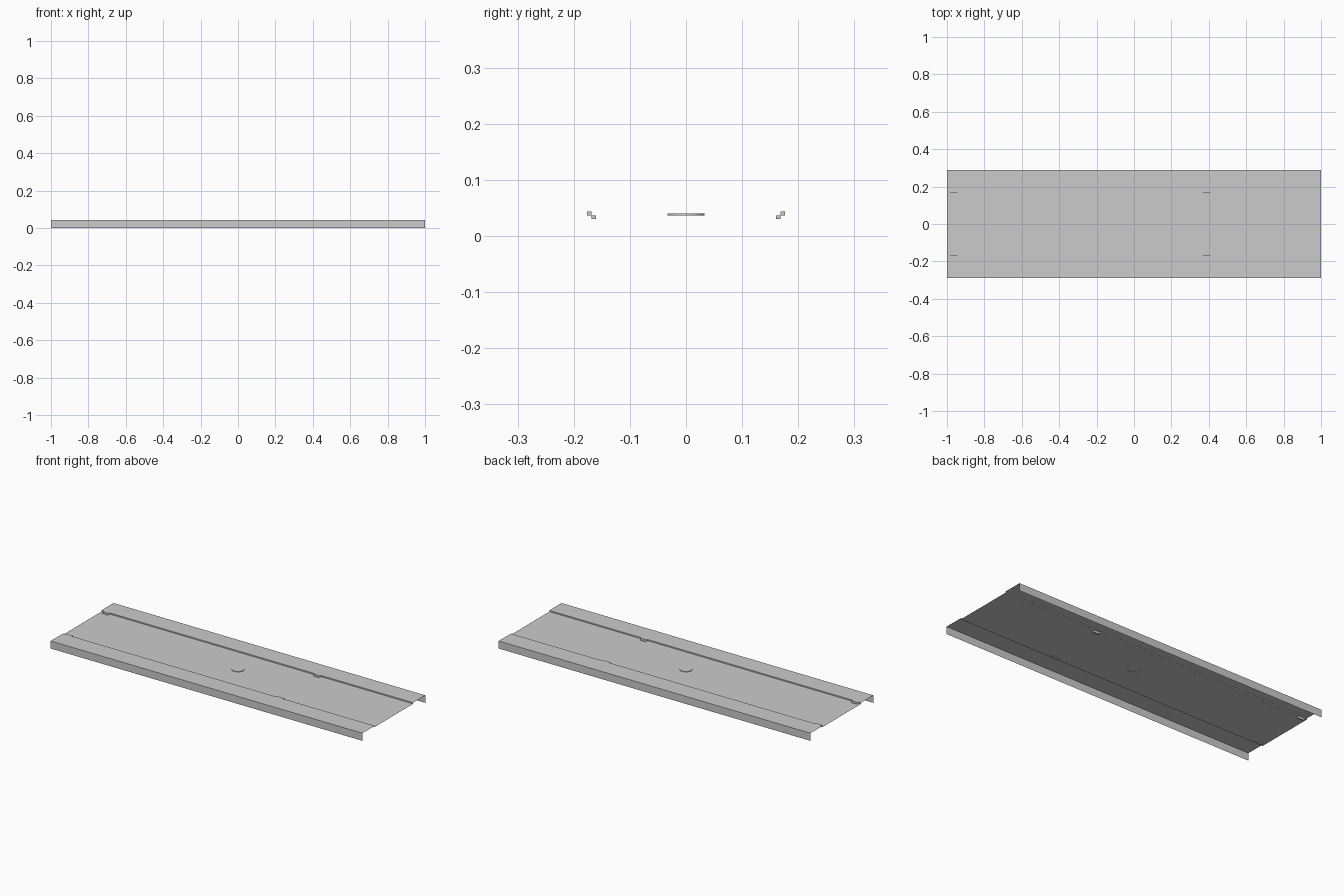
import bpy, bmesh, math

if "Cube" in bpy.data.objects:
    bpy.data.objects.remove(bpy.data.objects["Cube"])

L, W = 1.0, 0.288            # half length, half width
TOP, DECK, LOW = 0.044, 0.037, 0.030
OUT, MID, IN = 0.176, 0.168, 0.160
TABS = [(-0.985, -0.945), (0.37, 0.41)]


def finish(bm, name, flip_ref):
    bmesh.ops.remove_doubles(bm, verts=bm.verts, dist=1e-5)
    bmesh.ops.recalc_face_normals(bm, faces=bm.faces)
    bm.normal_update()
    # open sheet: keep its upper side facing outward
    if sum(f.normal.z * f.calc_area() for f in bm.faces) < 0:
        bmesh.ops.reverse_faces(bm, faces=bm.faces)
    me = bpy.data.meshes.new(name)
    bm.to_mesh(me)
    bm.free()
    ob = bpy.data.objects.new(name, me)
    bpy.context.collection.objects.link(ob)
    return ob


def quad(bm, pts):
    bm.faces.new([bm.verts.new(p) for p in pts])


def sweep(bm, profile, x0, x1, s):
    for (y0, z0), (y1, z1) in zip(profile, profile[1:]):
        p = [(x0, s * y0, z0), (x1, s * y0, z0), (x1, s * y1, z1), (x0, s * y1, z1)]
        quad(bm, p if s > 0 else p[::-1])


# folded side rails with stepped flange and two pressed tabs each
plain = [(IN, DECK), (OUT, DECK), (OUT, TOP), (W, TOP), (W, 0)]
pressed = [(IN, DECK), (IN, LOW), (MID, LOW), (MID, TOP), (OUT, TOP), (W, TOP), (W, 0)]
for name, s in (("front_rail", -1), ("back_rail", 1)):
    bm = bmesh.new()
    x = -L
    for a, b in TABS:
        sweep(bm, plain, x, a, s)
        sweep(bm, pressed, a, b, s)
        for e in (a, b):         # tab end walls
            for y0, y1, z0, z1 in ((MID, OUT, DECK, TOP), (IN, MID, LOW, DECK)):
                quad(bm, [(e, s * y0, z0), (e, s * y1, z0), (e, s * y1, z1), (e, s * y0, z1)])
        x = b
    sweep(bm, plain, x, L, s)
    finish(bm, name, s)

# flat deck with a raised round boss in the middle
bm = bmesh.new()
N, R, RISE = 32, 0.033, 0.003
ring = [(R * math.cos(2 * math.pi * i / N), R * math.sin(2 * math.pi * i / N)) for i in range(N)]
corners = [(-L, -IN), (L, -IN), (L, IN), (-L, IN)]
edges = []
loops = []
for pts in (corners, ring):
    vs = [bm.verts.new((px, py, DECK)) for px, py in pts]
    loops.append(vs)
    edges += [bm.edges.new((vs[i], vs[(i + 1) % len(vs)])) for i in range(len(vs))]
bmesh.ops.triangle_fill(bm, edges=edges, use_beauty=True, normal=(0, 0, 1))
bm.normal_update()
inner = [f for f in bm.faces if all(v in loops[1] for v in f.verts)]
if inner:
    bmesh.ops.delete(bm, geom=inner, context='FACES_ONLY')
low = loops[1]
high = [bm.verts.new((px, py, DECK + RISE)) for px, py in ring]
for i in range(N):
    j = (i + 1) % N
    bm.faces.new((low[i], low[j], high[j], high[i]))
bm.faces.new(high)
finish(bm, "deck_panel", 1)
